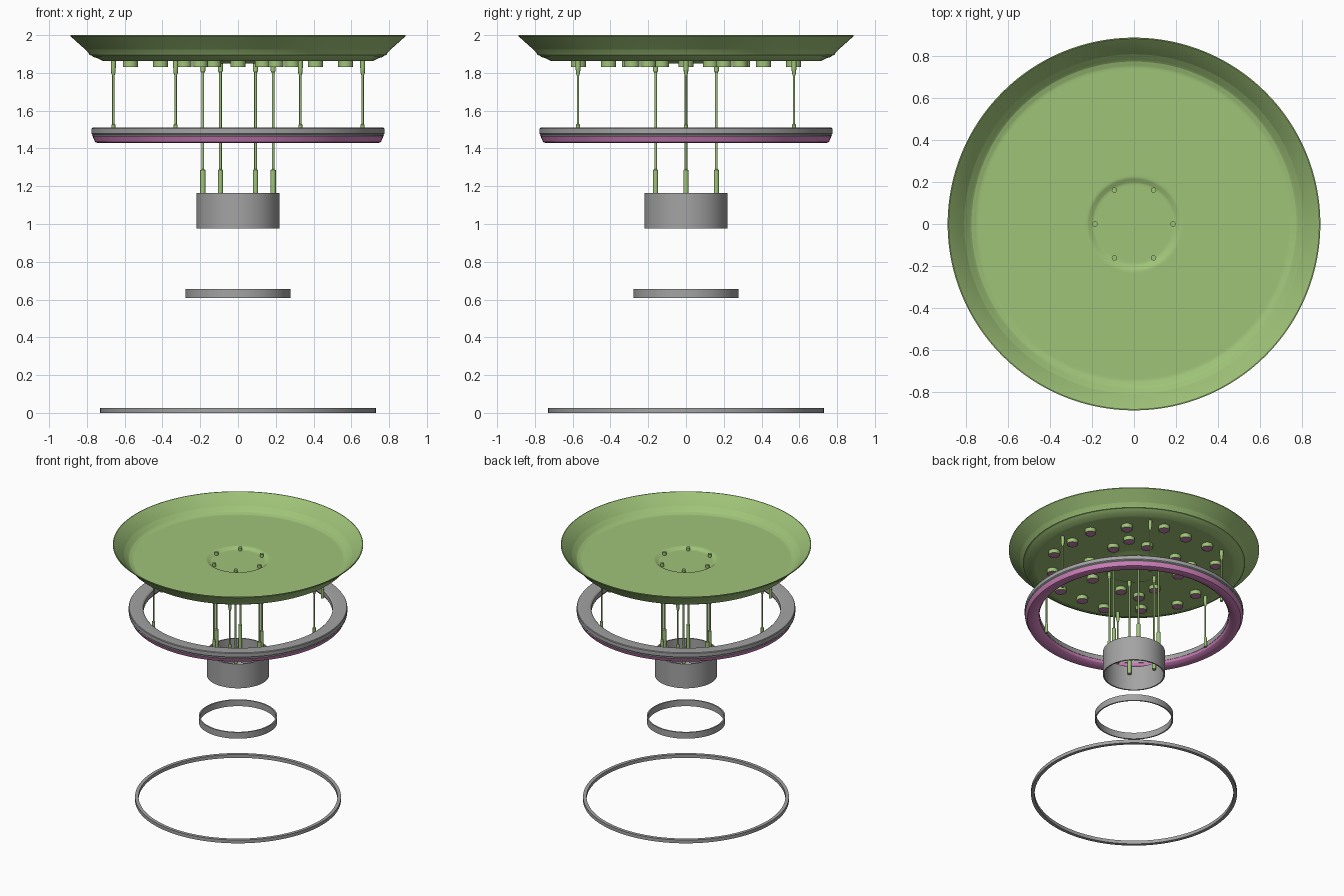
import bpy, bmesh, math
from math import cos, sin, tau, radians

cube = bpy.data.objects.get("Cube")
if cube:
    bpy.data.objects.remove(cube, do_unlink=True)


def material(name, rgb):
    m = bpy.data.materials.new(name)
    m.use_nodes = True
    m.diffuse_color = (*rgb, 1)
    bsdf = next(n for n in m.node_tree.nodes if n.type == 'BSDF_PRINCIPLED')
    bsdf.inputs["Base Color"].default_value = (*rgb, 1)
    return m


GREEN = material("sage green", (0.35, 0.55, 0.19))
GREY = material("mid grey", (0.37, 0.37, 0.37))
PINK = material("magenta", (0.64, 0.22, 0.51))


def lathe(name, profile, mat, sides=96, at=(0, 0)):
    """Revolve a closed (radius, height) outline around a vertical axis."""
    bm = bmesh.new()
    loops = []
    for r, z in profile:
        if r == 0:
            loops.append([bm.verts.new((0, 0, z))] * sides)
        else:
            loops.append([bm.verts.new((r * cos(tau * i / sides), r * sin(tau * i / sides), z))
                          for i in range(sides)])
    for a, b in zip(loops, loops[1:] + loops[:1]):
        for i in range(sides):
            j = (i + 1) % sides
            corners = list(dict.fromkeys((a[i], a[j], b[j], b[i])))
            if len(corners) > 2:
                bm.faces.new(corners)
    bmesh.ops.recalc_face_normals(bm, faces=bm.faces)
    mesh = bpy.data.meshes.new(name)
    bm.to_mesh(mesh)
    bm.free()
    mesh.materials.append(mat)
    ob = bpy.data.objects.new(name, mesh)
    ob.location = (*at, 0)
    bpy.context.collection.objects.link(ob)
    bpy.ops.object.select_all(action='DESELECT')
    ob.select_set(True)
    bpy.context.view_layer.objects.active = ob
    bpy.ops.object.shade_smooth_by_angle(angle=radians(30))
    return ob


def band(name, inner, outer, low, high, mat):
    return lathe(name, [(inner, low), (outer, low), (outer, high), (inner, high)], mat)


# Shallow canopy dish: flared rim, stepped flat floor and pressed central recess
lathe("canopy_dish", [
    (0, 1.866), (0.18, 1.866), (0.19, 1.866), (0.20, 1.868), (0.215, 1.880),
    (0.225, 1.882), (0.235, 1.882), (0.735, 1.882), (0.745, 1.882), (0.755, 1.884),
    (0.770, 1.891), (0.785, 1.894), (0.793, 1.908), (0.882, 2.0), (0.887, 2.0),
    (0.887, 1.994), (0.785, 1.903), (0.765, 1.884), (0.74, 1.876), (0.715, 1.863),
    (0.70, 1.862), (0.69, 1.862), (0.235, 1.862), (0.225, 1.862), (0.20, 1.85),
    (0.19, 1.849), (0, 1.849)], GREEN, 128)

# Suspended ring: grey body with a rounded glowing diffuser below
lathe("ring_body", [
    (0.67, 1.462), (0.768, 1.462), (0.773, 1.466), (0.770, 1.472),
    (0.775, 1.478), (0.775, 1.505), (0.771, 1.51), (0.715, 1.51), (0.68, 1.505),
    (0.67, 1.497)], GREY, 128)
lathe("ring_diffuser", [
    (0.672, 1.463), (0.680, 1.446), (0.70, 1.433), (0.72, 1.430), (0.745, 1.430),
    (0.757, 1.434), (0.769, 1.463)], PINK, 128)

# Drum and the two loose trim rings
band("drum", 0.21, 0.22, 0.975, 1.165, GREY)
band("small_trim_ring", 0.268, 0.278, 0.608, 0.657, GREY)
band("large_trim_ring", 0.705, 0.73, 0.0, 0.026, GREY)

# Six outer and six inner hanging rods with thicker end fittings
for k in range(6):
    c, s = cos(tau * k / 6), sin(tau * k / 6)
    lathe(f"outer_rod_{k + 1}", [
        (0, 1.45), (0.011, 1.45), (0.011, 1.525), (0.006, 1.53), (0.006, 1.785),
        (0.011, 1.80), (0.013, 1.83), (0.013, 1.87), (0, 1.87)],
        GREEN, 16, (0.66 * c, 0.66 * s))
    lathe(f"inner_rod_{k + 1}", [
        (0, 1.09), (0.014, 1.09), (0.014, 1.285), (0.007, 1.29), (0.007, 1.80),
        (0.013, 1.81), (0.013, 1.89), (0, 1.89)],
        GREEN, 16, (0.186 * c, 0.186 * s))

# Spotlights under the dish, laid out with fourfold symmetry
spots = set()
for a, b in [(0.57, 0), (0.57, 0.20), (0.41, 0.41), (0.285, 0.285), (0.30, 0.13)]:
    for sx in (1, -1):
        for sy in (1, -1):
            spots |= {(a * sx, b * sy), (b * sx, a * sy)}
for n, spot in enumerate(sorted(spots), 1):
    lathe(f"spotlight_{n}", [(0, 1.84), (0.034, 1.84), (0.035, 1.832), (0.04, 1.832),
                             (0.04, 1.866), (0, 1.866)], GREEN, 24, spot)
    lathe(f"spotlight_lens_{n}", [(0, 1.833), (0.034, 1.833), (0.034, 1.841), (0, 1.841)],
          PINK, 24, spot)
